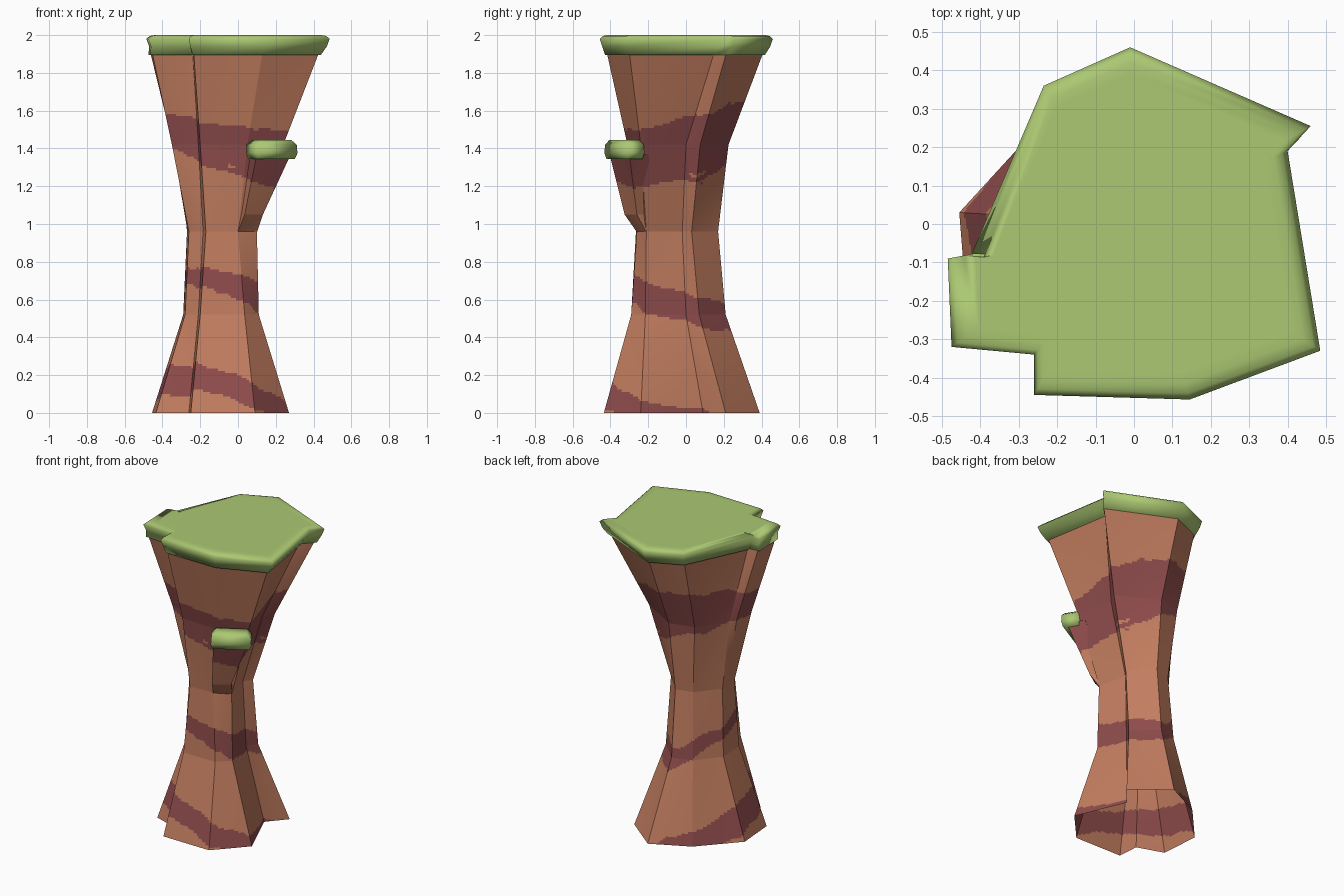
import bpy, bmesh
from mathutils import Vector, noise

if "Cube" in bpy.data.objects:
    bpy.data.objects.remove(bpy.data.objects["Cube"])


def material(name, col):
    m = bpy.data.materials.new(name)
    m.diffuse_color = (*col, 1)
    m.use_nodes = True
    m.node_tree.nodes["Principled BSDF"].inputs["Base Color"].default_value = m.diffuse_color
    return m


ROCK = material("orange rock", (0.54, 0.205, 0.115))
BAND = material("dark red rock", (0.275, 0.072, 0.072))
GRASS = material("grass green", (0.41, 0.58, 0.17))


def banded(p):
    """True where a tilted, ragged dark stratum crosses the rock."""
    x, y, z = p
    r = (0.030 * noise.noise(Vector((x * 5, y * 5, z * 3 + 7)))
         + 0.014 * noise.noise(Vector((x * 16, y * 16, z * 14))))
    z += r
    low = abs(z - (0.015 - 0.3 * x - 0.28 * y)) < 0.07 - 0.05 * x
    mid = abs(z - (0.575 - 0.35 * x - 0.3 * y)) < 0.065 + 0.08 * x
    bot, top = 1.28 - 0.4 * x + 0.1 * y, 1.59 - 0.1 * x + 0.2 * y
    high = bot < z < top
    # thin pale streak inside the top stratum, and a dark wisp under it
    t = z - bot
    if x > -0.05 and y < 0.1 and 0.03 < t < 0.05 and r > -0.004:
        high = False
    if x > -0.05 and y < 0.1 and -0.035 < t < -0.015 and r > 0.004:
        high = True
    return low or mid or high


def make(name, bm, mats):
    me = bpy.data.meshes.new(name)
    bm.to_mesh(me)
    bm.free()
    for m in mats:
        me.materials.append(m)
    ob = bpy.data.objects.new(name, me)
    bpy.context.collection.objects.link(ob)
    return ob


def rock(name, rings, cell=0.0125, cols=14):
    """Loft flat-sided rock through the rings, with fine cells for bands."""
    bm = bmesh.new()
    n = len(rings[0][1])
    for (z0, a), (z1, b) in zip(rings, rings[1:]):
        rows = max(1, round((z1 - z0) / cell))
        for i in range(n):
            j = (i + 1) % n
            c = [Vector((*p, z)) for p, z in
                 ((a[i], z0), (a[j], z0), (b[j], z1), (b[i], z1))]
            width = max((c[1] - c[0]).length, (c[2] - c[3]).length)
            k = min(24, max(2, round(width / 0.014)))
            grid = [[bm.verts.new(c[0].lerp(c[1], u / k).lerp(
                c[3].lerp(c[2], u / k), v / rows)) for u in range(k + 1)]
                for v in range(rows + 1)]
            for v in range(rows):
                for u in range(k):
                    f = bm.faces.new((grid[v][u], grid[v][u + 1],
                                      grid[v + 1][u + 1], grid[v + 1][u]))
                    f.material_index = int(banded(f.calc_center_median()))
    bmesh.ops.remove_doubles(bm, verts=bm.verts, dist=0.0003)
    return make(name, bm, [ROCK, BAND])


def turf(name, rings):
    """Smooth grass pad lofted through the rings, closed on top."""
    bm = bmesh.new()
    loops = [[bm.verts.new((x, y, z)) for x, y in pts] for z, pts in rings]
    n = len(loops[0])
    for a, b in zip(loops, loops[1:]):
        for i in range(n):
            j = (i + 1) % n
            bm.faces.new((a[i], a[j], b[j], b[i]))
    bm.faces.new(loops[-1])
    bm.faces.new(loops[0][::-1])
    for f in bm.faces:
        f.smooth = True
    return make(name, bm, [GRASS])


def scaled(pts, s, c=(0, 0)):
    return [(c[0] + (x - c[0]) * s, c[1] + (y - c[1]) * s) for x, y in pts]


# Pillar: hourglass with notched outline, open underneath
rim = [(-.235, -.415), (.13, -.42), (.43, -.30), (.355, .15), (.42, .215),
       (-.01, .41), (-.21, .32), (-.40, -.085), (-.465, -.10), (-.455, -.30),
       (-.24, -.31)]
rock("pillar", [
    (0.0, [(-.25, -.43), (.09, -.435), (.27, -.24), (.13, .09), (.235, .21),
           (.01, .39), (-.235, .27), (-.455, .03), (-.447, -.07),
           (-.435, -.23), (-.26, -.29)]),
    (0.52, [(-.20, -.29), (.035, -.29), (.11, -.215), (.06, 0), (.10, .07),
            (-.04, .21), (-.17, .17), (-.29, .02), (-.287, -.05),
            (-.28, -.16), (-.21, -.21)]),
    (0.96, [(-.17, -.265), (0, -.26), (.10, -.21), (.05, -.02), (.09, .03),
            (-.04, .17), (-.15, .14), (-.27, 0), (-.267, -.05),
            (-.26, -.14), (-.185, -.19)]),
    (1.42, [(-.20, -.30), (.05, -.31), (.24, -.24), (.18, 0), (.22, .075),
            (-.03, .225), (-.19, .18), (-.315, -.01), (-.345, -.04),
            (-.35, -.19), (-.21, -.225)]),
    (1.91, rim)])

# Grass cap over the pillar
lip = [(-.26, -.445), (.145, -.457), (.485, -.33), (.40, .19), (.46, .255),
       (-.01, .46), (-.235, .36), (-.43, -.095), (-.485, -.09), (-.475, -.32),
       (-.26, -.34)]
turf("grass_cap", [(1.895, scaled(rim, 1.02)), (1.94, scaled(lip, .97)),
                   (1.98, lip), (1.995, scaled(lip, .965)),
                   (2.0, scaled(lip, .91)), (2.0, scaled(lip, .85))])

# Side ledge jutting out of the front right face
rock("ledge", [
    (0.96, [(0, -.262), (.102, -.212), (.06, -.15), (-.02, -.2)]),
    (1.05, [(.035, -.325), (.132, -.26), (.08, -.16), (0, -.2)]),
    (1.37, [(.10, -.405), (.28, -.30), (.22, -.2), (.06, -.28)])])

# Grass tuft on the ledge
pad = [(.042, -.34), (.10, -.432), (.315, -.31), (.26, -.22)]
mid = (.18, -.325)
turf("ledge_grass", [(1.345, scaled(pad, .9, mid)), (1.375, pad),
                     (1.42, scaled(pad, .97, mid)),
                     (1.445, scaled(pad, .75, mid))])
